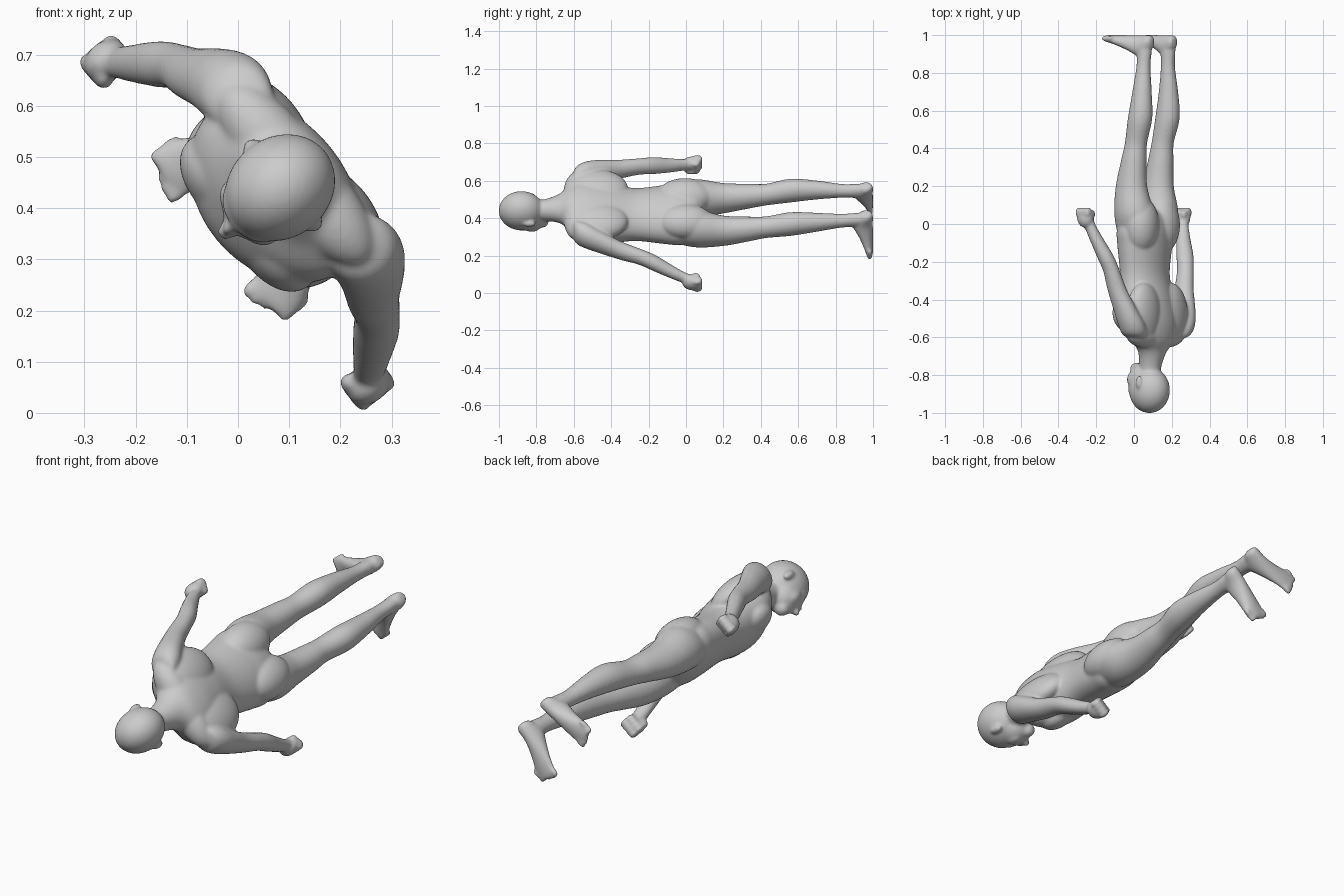
import bpy, bmesh, math
from mathutils import Vector

# Body frame: a = sideways, f = towards the chest, y = head to feet
ORIGIN = Vector((0.086, 0, 0.443))
SIDE = Vector((-0.63, 0, 0.777))
FRONT = Vector((-0.777, 0, -0.63))
DOWN = Vector((0, 1, 0))
bm = bmesh.new()


def world(a, f, y):
    return ORIGIN + SIDE * a + FRONT * f + DOWN * y


def catmull(p0, p1, p2, p3, t):
    return [0.5 * (2 * b + (c - a) * t + (2 * a - 5 * b + 4 * c - d) * t * t
                   + (3 * b - a - 3 * c + d) * t ** 3)
            for a, b, c, d in zip(p0, p1, p2, p3)]


def loft(rings, side=1, along="y", n=40, steps=6):
    """rings: (a, f, y, radius sideways, other radius), smoothly interpolated"""
    last = len(rings) - 1
    path = [catmull(rings[max(i - 1, 0)], rings[i], rings[i + 1],
                    rings[min(i + 2, last)], k / steps)
            for i in range(last) for k in range(steps)] + [rings[-1]]
    loops = []
    for a, f, y, r1, r2 in path:
        loop = []
        for k in range(n):
            c, s = math.cos(math.tau * k / n) * r1, math.sin(math.tau * k / n) * r2
            p = (a + c, f + s, y) if along == "y" else (a + c, f, y + s)
            loop.append(bm.verts.new(world(p[0] * side, p[1], p[2])))
        loops.append(loop)
    faces = [bm.faces.new((u[k], u[(k + 1) % n], v[(k + 1) % n], v[k]))
             for u, v in zip(loops, loops[1:]) for k in range(n)]
    faces += [bm.faces.new(loops[0]), bm.faces.new(loops[-1])]
    bmesh.ops.recalc_face_normals(bm, faces=faces)


def blob(center, radii, side=1):
    made = bmesh.ops.create_uvsphere(bm, u_segments=32, v_segments=20, radius=1)["verts"]
    for v in made:
        p = [c + r * q for c, r, q in zip(center, radii, v.co)]
        v.co = world(p[0] * side, p[1], p[2])
    bmesh.ops.recalc_face_normals(bm, faces=list({f for v in made for f in v.link_faces}))


# Torso and neck
loft([(0, .03, .09, .05, .05), (0, .03, .05, .15, .095), (0, .035, -.03, .187, .118),
      (0, .037, -.12, .178, .118), (0, .037, -.27, .158, .112), (0, .03, -.4, .175, .134),
      (0, .02, -.5, .198, .14), (0, .0, -.57, .195, .12), (0, -.02, -.625, .14, .09),
      (0, -.015, -.675, .085, .07), (0, 0, -.75, .059, .061), (0, .012, -.82, .056, .06)])

# Head: skull, jaw, brow, nose, lips, chin
blob((0, .005, -.88), (.099, .114, .121))
blob((0, .05, -.825), (.078, .08, .087))
blob((0, .083, -.88), (.068, .042, .035))
blob((0, .122, -.838), (.015, .026, .044))
blob((0, .133, -.822), (.019, .026, .016))
blob((0, .096, -.79), (.038, .032, .034))
blob((0, .092, -.764), (.036, .034, .03))

for s in (1, -1):
    # Ears and cheeks
    blob((.097, -.002, -.838), (.015, .019, .036), s)
    blob((.038, .08, -.825), (.038, .036, .05), s)
    # Chest muscles, upper back, buttocks, neck-to-shoulder slope
    blob((.085, .085, -.47), (.1, .065, .1), s)
    blob((.11, -.046, -.48), (.12, .072, .17), s)
    blob((.088, -.012, -.005), (.1, .088, .15), s)
    blob((.075, -.035, -.59), (.145, .07, .066), s)
    # Leg
    loft([(.09, .035, -.08, .07, .09), (.103, .027, .05, .097, .109),
          (.112, .037, .2, .077, .087), (.113, .02, .34, .064, .069),
          (.112, .006, .43, .056, .061), (.115, -.024, .56, .061, .067),
          (.111, -.034, .7, .049, .053), (.103, -.037, .83, .036, .039),
          (.1, -.04, .91, .035, .042), (.1, -.042, .96, .035, .042)], s)
    # Foot and toes
    loft([(.095, -.092, .968, .018, .022), (.097, -.075, .96, .034, .04),
          (.104, -.02, .943, .04, .057), (.125, .05, .96, .048, .04),
          (.148, .11, .975, .056, .026), (.158, .15, .981, .056, .019),
          (.16, .166, .984, .05, .016)], s, along="f")
    for k in range(5):
        blob((.118 + .021 * k, .168 - .003 * k * k, .985),
             (.0145 - .001 * k, .027, .0145 - .0008 * k), s)
    # Arm
    loft([(.15, -.042, -.61, .04, .04), (.185, -.044, -.585, .062, .066),
          (.211, -.043, -.53, .068, .074), (.246, -.028, -.45, .057, .066),
          (.28, -.003, -.35, .048, .054), (.31, .012, -.25, .043, .046),
          (.335, .035, -.17, .045, .046), (.365, .07, -.08, .038, .038),
          (.388, .095, -.01, .029, .034), (.4, .11, .04, .028, .036)], s)
    # Fist with curled fingers and thumb
    blob((.408, .112, .03), (.036, .047, .05), s)
    for k in range(4):
        f = .08 + .022 * k
        blob((.418, f, .06), (.027, .014, .03), s)
        blob((.392, f, .052), (.027, .013, .025), s)
    blob((.382, .14, .026), (.02, .018, .036), s)

mesh = bpy.data.meshes.new("human_body")
bm.to_mesh(mesh)
bm.free()
body = bpy.data.objects.new("human_body", mesh)
bpy.context.collection.objects.link(body)

# Fuse all the parts into one smooth skin
remesh = body.modifiers.new("fuse", 'REMESH')
remesh.mode = 'VOXEL'
remesh.voxel_size = 0.0065
remesh.use_smooth_shade = True
smooth = body.modifiers.new("soften", 'SMOOTH')
smooth.factor = 0.5
smooth.iterations = 14
